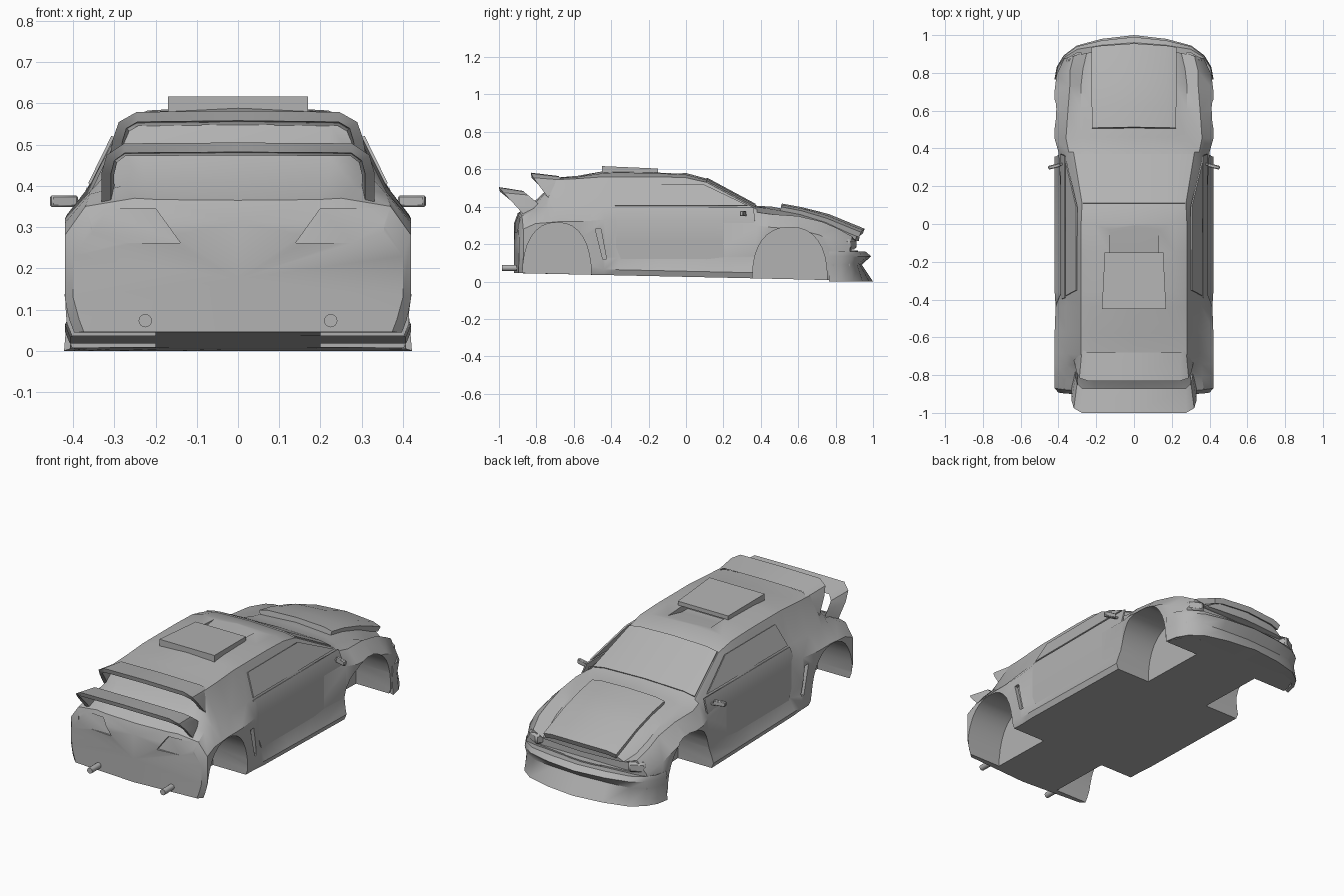
import bpy
import bmesh
import math
from mathutils import Matrix, Vector

default = bpy.data.objects.get("Cube")
if default:
    bpy.data.objects.remove(default, do_unlink=True)

grey = bpy.data.materials.new("plain_grey")
grey.use_nodes = True
grey.diffuse_color = (0.45, 0.45, 0.45, 1)
grey.node_tree.nodes["Principled BSDF"].inputs["Base Color"].default_value = grey.diffuse_color


def finish(name, bm):
    """Turn a bmesh into a linked grey object."""
    bmesh.ops.recalc_face_normals(bm, faces=bm.faces)
    mesh = bpy.data.meshes.new(name)
    bm.to_mesh(mesh)
    bm.free()
    mesh.materials.append(grey)
    obj = bpy.data.objects.new(name, mesh)
    bpy.context.collection.objects.link(obj)
    return obj


def activate(obj):
    bpy.ops.object.select_all(action='DESELECT')
    obj.select_set(True)
    bpy.context.view_layer.objects.active = obj


def loft(name, rings, bulge=0.0):
    """Skin closed rings of points, cap both ends, optionally domed."""
    bm = bmesh.new()
    rows = [[bm.verts.new(p) for p in ring] for ring in rings]
    count = len(rows[0])
    for a, b in zip(rows, rows[1:]):
        for i in range(count):
            j = (i + 1) % count
            bm.faces.new((a[i], a[j], b[j], b[i]))
    caps = [bm.faces.new(rows[0]), bm.faces.new(rows[-1])]
    if bulge:
        bmesh.ops.recalc_face_normals(bm, faces=bm.faces)
        bmesh.ops.poke(bm, faces=caps, offset=bulge)
    return finish(name, bm)


def prism(name, outline, x0, x1):
    """Extrude a (y, z) outline from x0 to x1."""
    return loft(name, [[(x, y, z) for y, z in outline] for x in (x0, x1)])


def sheet(name, rows, thickness):
    """Grid of points given a thickness."""
    bm = bmesh.new()
    grid = [[bm.verts.new(p) for p in row] for row in rows]
    for a, b in zip(grid, grid[1:]):
        for i in range(len(a) - 1):
            bm.faces.new((a[i], a[i + 1], b[i + 1], b[i]))
    obj = finish(name, bm)
    solid = obj.modifiers.new("thickness", 'SOLIDIFY')
    solid.thickness = thickness
    solid.offset = 0
    activate(obj)
    bpy.ops.object.modifier_apply(modifier=solid.name)


def mirrored(half):
    """Complete a path that runs from the +x side to the centre."""
    return half + [(-p[0], *p[1:]) for p in reversed(half[:-1])]


def bowed(x, y, z):
    """Round the nose and tail in plan."""
    reach = max(0.0, min(1.0, (abs(y) - 0.4) / 0.5))
    amount = -0.07 if y > 0 else 0.03
    return (x, y + amount * reach * (x / 0.42) ** 2, z)


def crown(w, edge, centre):
    """Half of a domed top line, from the edge to the centre."""
    return [(w, edge), (w * .78, edge + .65 * (centre - edge)), (0, centre)]


# Body: y, sill, waist, shoulder half widths, shoulder z, top half width, top edge z, centre z
stations = [
    (-.92, .385, .40, .36, .30, .25, .31, .31),
    (-.90, .41, .42, .37, .35, .25, .37, .365),
    (-.83, .415, .42, .36, .38, .28, .40, .41),
    (-.76, .415, .42, .36, .385, .285, .465, .475),
    (-.70, .415, .42, .355, .39, .28, .545, .555),
    (-.58, .415, .42, .355, .39, .28, .55, .565),
    (-.44, .415, .415, .36, .40, .28, .56, .59),
    (-.36, .42, .385, .36, .40, .28, .56, .595),
    (-.15, .42, .385, .36, .40, .28, .56, .588),
    (0, .42, .385, .365, .395, .28, .555, .58),
    (.11, .42, .385, .365, .39, .275, .53, .55),
    (.38, .42, .40, .345, .37, .32, .385, .405),
    (.46, .42, .42, .36, .36, .28, .365, .40),
    (.62, .42, .42, .35, .35, .28, .335, .37),
    (.76, .42, .42, .34, .32, .28, .28, .335),
    (.85, .41, .41, .34, .285, .27, .24, .30),
    (.93, .37, .37, .32, .24, .25, .22, .268),
]
rings = []
for y, sill, waist, shoulder, zs, top, zt, zc in stations:
    zb = 0.025 - 0.022 * y
    half = [(0, zb), (sill * .97, zb), (sill, zb + .03), (waist, .13), (waist, zs - .07),
            (shoulder, zs)] + crown(top, zt, zc)
    ring = half + [(-x, z) for x, z in reversed(half[1:-1])]
    rings.append([bowed(x, y, z) for x, z in ring])
body = loft("body_shell", rings, bulge=.015)


# Cutters: wheel wells, side vents, tail light recesses, roof intake, grille
def arch(centre, radius, height):
    pts = [(centre + radius, -.1)]
    for i in range(17):
        a = math.pi * i / 16
        c, s = math.cos(a), max(0.0, math.sin(a))
        pts.append((centre + radius * math.copysign(abs(c) ** .85, c), height * s ** .8))
    return pts + [(centre - radius, -.1)]


cutters = []
for side in (1, -1):
    for outline, inner in ((arch(-.69, .185, .315), .2), (arch(.555, .2, .29), .2),
                           ([(-.485, .28), (-.455, .28), (-.425, .12), (-.445, .12)], .395)):
        cutters.append(prism("cutter", outline, side * inner, side * .6))
    lamp = [(.14, .262), (.35, .262), (.36, .345), (.2, .345)]
    cutters.append(loft("cutter", [[(side * x, -1.1, z) for x, z in lamp],
                                   [(side * x, -.95 + z * .18, z) for x, z in lamp]]))
for outline, half_width in (
        ([(.01, .585), (-.15, .55), (-.2, .55), (-.2, .61), (.01, .61)], .13),
        ([(.88, .165), (1.1, .165), (1.1, .225), (.88, .215)], .29)):
    cutters.append(prism("cutter", outline, -half_width, half_width))
for cutter in cutters:
    cutter.hide_render = True
    cut = body.modifiers.new("cut", 'BOOLEAN')
    cut.operation = 'DIFFERENCE'
    cut.solver = 'EXACT'
    cut.object = cutter
    activate(body)
    bpy.ops.object.modifier_apply(modifier=cut.name)
    bpy.data.objects.remove(cutter, do_unlink=True)

# Roof scoop with an open mouth, narrowing forward
loft("roof_scoop", [[(-.17, y, low), (-.17, y, high), (.17, y, high), (.17, y, low)]
                    if y < -.4 else
                    [(-.155, y, low), (-.155, y, high), (.155, y, high), (.155, y, low)]
                    for y, low, high in ((-.45, .575, .617), (-.15, .582, .604))])


# Crowned panels: each row is y, half width, edge z, centre z
def crowned(name, rows, thickness):
    sheet(name, [[bowed(x, y, z) for x, z in mirrored(crown(w, edge, centre))]
                 for y, w, edge, centre in rows], thickness)


crowned("windshield", [(.11, .27, .534, .552), (.37, .312, .394, .412)], .008)
crowned("hood_panel", [(.51, .22, .385, .402), (.62, .22, .365, .382),
                       (.76, .22, .325, .346), (.95, .22, .25, .268)], .03)


# Doors and side windows follow the flank
def flank(z):
    if z < .33:
        return .386
    if z < .4:
        return .386 - (z - .33) * .35
    return .362 - (z - .4) * .49


panels = {
    "door": [(.10, -.34, .27), (.22, -.39, .32), (.33, -.40, .37), (.395, -.39, .36)],
    "side_window": [(.405, -.38, .33), (.52, -.35, .09)],
}
for side, label in ((1, "left"), (-1, "right")):
    for part, rows in panels.items():
        grid = [[(side * flank(z), back + (front - back) * t / 4, z) for t in range(5)]
                for z, back, front in rows]
        sheet(label + "_" + part, grid, .008)


# Rear wings: a (y, normal) section swept along a hoop of (x, z, y shift)
def wing(name, half, section):
    path = mirrored(half)
    hoops = []
    for i, (x, z, shift) in enumerate(path):
        before, after = path[max(i - 1, 0)], path[min(i + 1, len(path) - 1)]
        run = Vector((after[0] - before[0], after[1] - before[1])).normalized()
        nx, nz = run.y, -run.x
        hoops.append([(x + n * nx, y + shift, z + n * nz) for y, n in section])
    loft(name, hoops)


wing("lower_wing",
     [(.318, .36, .13), (.318, .43, .065), (.308, .467, .025), (.275, .49, 0), (0, .492, 0)],
     [(-1, .013), (-.995, -.01), (-.89, -.018), (-.87, -.008)])
wing("upper_wing",
     [(.305, .43, .105), (.292, .51, .045), (.28, .547, .015), (.245, .567, 0), (0, .57, 0)],
     [(-.83, .012), (-.825, -.012), (-.71, -.022), (-.68, -.006)])

# Front bumper: an (outward, z) section swept round the nose, flush at the wheel wells
nose = mirrored([(.418, .765), (.405, .83), (.37, .885), (.3, .93), (.17, .955), (0, .97)])
lip = [(.03, 0), (-.03, .09), (.02, .135), (-.01, .16), (-.09, .155), (-.09, .005)]
loft("front_bumper", [[(x * (1 + out * .3), y + out * (1 - (x / .42) ** 2), z)
                       for out, z in lip] for x, y in nose])


# Small mirrored parts
def block(name, centre, size, turn=0.0):
    bm = bmesh.new()
    place = (Matrix.Translation(centre) @ Matrix.Rotation(turn, 4, 'Z')
             @ Matrix.Diagonal((*size, 1)))
    bmesh.ops.create_cube(bm, size=1, matrix=place)
    bevel = finish(name, bm).modifiers.new("bevel", 'BEVEL')
    bevel.width = min(size) * .2


for side, label in ((1, "left"), (-1, "right")):
    block(label + "_mirror", (side * .422, .305, .363), (.066, .02, .028), side * -.25)
    block(label + "_mirror_stalk", (side * .38, .318, .355), (.05, .012, .012), side * -.25)
    block(label + "_headlight", (side * .305, .86, .2), (.09, .08, .055), side * -.5)
    bm = bmesh.new()
    bmesh.ops.create_cone(
        bm, cap_ends=True, segments=16, radius1=.016, radius2=.016, depth=.11,
        matrix=Matrix.Translation((side * .225, -.93, .073)) @ Matrix.Rotation(math.pi / 2, 4, 'X'))
    finish(label + "_exhaust", bm)

# Smooth shading with crisp panel edges
for obj in bpy.context.scene.objects:
    if obj.type == 'MESH':
        activate(obj)
        bpy.ops.object.shade_smooth_by_angle(angle=math.radians(35))
